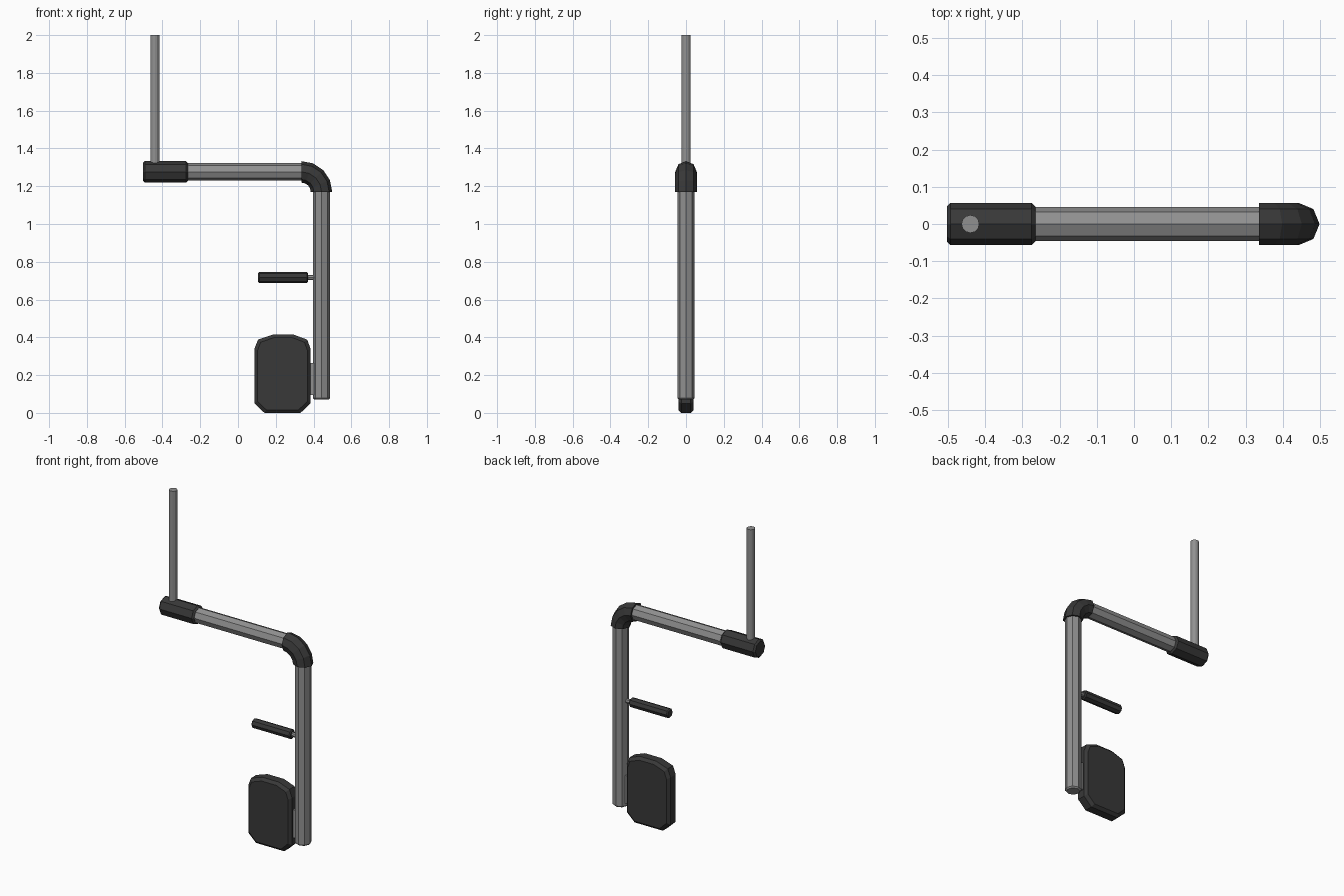
import bpy, bmesh, math
from mathutils import Vector

if "Cube" in bpy.data.objects:
    bpy.data.objects.remove(bpy.data.objects["Cube"])


def material(name, v):
    m = bpy.data.materials.new(name)
    m.diffuse_color = (v, v, v, 1)
    m.use_nodes = True
    m.node_tree.nodes["Principled BSDF"].inputs["Base Color"].default_value = m.diffuse_color
    return m


STEEL = material("grey_steel", 0.28)
RUBBER = material("dark_rubber", 0.04)


def finish(name, bm, mat):
    bmesh.ops.recalc_face_normals(bm, faces=bm.faces)
    mesh = bpy.data.meshes.new(name)
    bm.to_mesh(mesh)
    bm.free()
    mesh.materials.append(mat)
    ob = bpy.data.objects.new(name, mesh)
    bpy.context.collection.objects.link(ob)
    return ob


def skin(name, rings, mat):
    """Bridge a row of equal rings and cap both ends."""
    bm = bmesh.new()
    rows = [[bm.verts.new(p) for p in ring] for ring in rings]
    n = len(rows[0])
    for a, b in zip(rows, rows[1:]):
        for i in range(n):
            j = (i + 1) % n
            bm.faces.new((a[i], a[j], b[j], b[i]))
    bm.faces.new(rows[0])
    bm.faces.new(rows[-1])
    return finish(name, bm, mat)


def ring(centre, direction, radius, sides):
    """Ring in a plane containing y, with corners on the axes."""
    d = Vector(direction).normalized()
    y = Vector((0, 1, 0))
    u = y.cross(d)
    return [Vector(centre) + radius * (math.cos(t) * y + math.sin(t) * u)
            for t in (2 * math.pi * i / sides for i in range(sides))]


def bar(name, a, b, radius, mat, sides=8, bevel=0.0):
    a, b = Vector(a), Vector(b)
    d = (b - a).normalized()
    stations = [(a, radius), (b, radius)]
    if bevel:
        stations = [(a, radius - bevel), (a + d * bevel, radius),
                    (b - d * bevel, radius), (b, radius - bevel)]
    return skin(name, [ring(p, d, r, sides) for p, r in stations], mat)


PX, PZ = 0.442, 1.276      # axes of the upright and the cross tube

# Main tubes and upper rod
bar("upright_tube", (PX, 0, 0.07), (PX, 0, 1.2), 0.046, STEEL, bevel=0.008)
bar("cross_tube", (-0.30, 0, PZ), (0.37, 0, PZ), 0.046, STEEL)
bar("upper_rod", (-0.44, 0, PZ), (-0.44, 0, 2.0), 0.024, STEEL, sides=12)

# Rubber sleeve on the cross tube
bar("end_sleeve", (-0.503, 0, PZ), (-0.265, 0, PZ), 0.057, RUBBER, bevel=0.01)

# Bent elbow sleeve
R = 0.106
elbow = []
for k in range(5):
    t = math.radians(90 - 22.5 * k)
    c = (PX - R + R * math.cos(t), 0, PZ - R + R * math.sin(t))
    elbow.append(ring(c, (math.sin(t), 0, -math.cos(t)), 0.057, 8))
skin("elbow_sleeve", elbow, RUBBER)

# Hand grip and its peg
bar("grip_peg", (0.34, 0, 0.717), (0.42, 0, 0.717), 0.014, STEEL)
bar("hand_grip", (0.107, 0, 0.717), (0.371, 0, 0.717), 0.029, RUBBER, bevel=0.006)

# Foot pad: rounded outline with bevelled front and back rims
outline = [(0.087, 0.05), (0.14, 0), (0.331, 0), (0.384, 0.05), (0.384, 0.34),
           (0.366, 0.388), (0.295, 0.414), (0.183, 0.414), (0.106, 0.388), (0.087, 0.34)]
CX, CZ = 0.2355, 0.207


def pad_ring(y, inset):
    sx, sz = 1 - inset / 0.1485, 1 - inset / 0.207
    return [(CX + (x - CX) * sx, y, CZ + (z - CZ) * sz) for x, z in outline]


skin("foot_pad", [pad_ring(-0.041, 0.016), pad_ring(-0.025, 0),
                  pad_ring(0.025, 0), pad_ring(0.041, 0.016)], RUBBER)

# Bracket joining the pad to the upright
bm = bmesh.new()
bmesh.ops.create_cube(bm, size=1)
for v in bm.verts:
    v.co = (0.39 + v.co.x * 0.05, v.co.y * 0.034, 0.18 + v.co.z * 0.17)
finish("pad_bracket", bm, STEEL)
